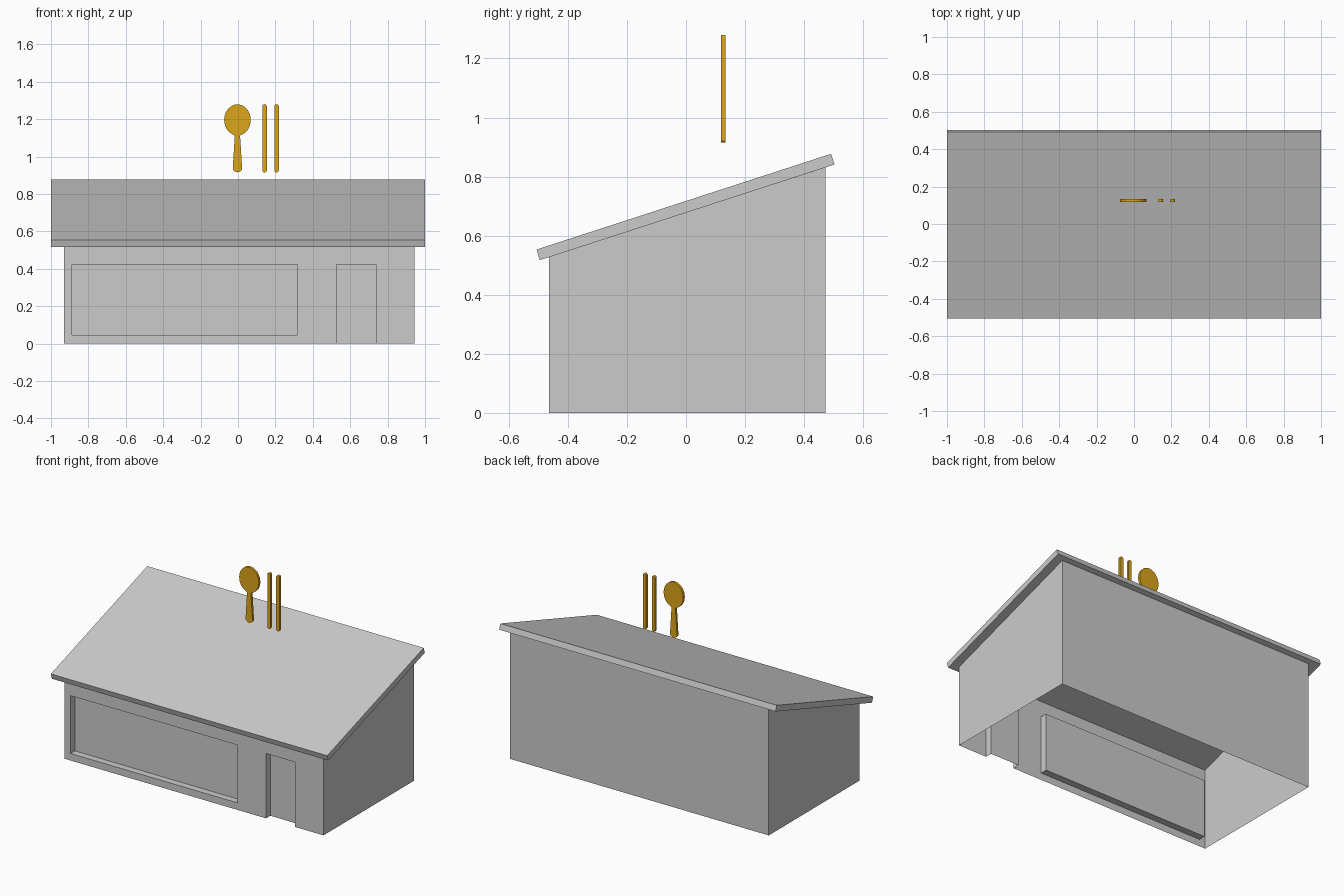
import bpy, bmesh, math
from mathutils import Vector

if "Cube" in bpy.data.objects:
    bpy.data.objects.remove(bpy.data.objects["Cube"])

gold = bpy.data.materials.new("gold")
gold.diffuse_color = (0.72, 0.38, 0.01, 1)
gold.use_nodes = True
gold.node_tree.nodes["Principled BSDF"].inputs["Base Color"].default_value = gold.diffuse_color


def finish(name, bm, mat=None):
    mesh = bpy.data.meshes.new(name)
    bm.to_mesh(mesh)
    bm.free()
    obj = bpy.data.objects.new(name, mesh)
    bpy.context.collection.objects.link(obj)
    if mat:
        mesh.materials.append(mat)
    return obj


def prism(points, offset):
    """Extrude a closed outline along an offset vector."""
    bm = bmesh.new()
    face = bm.faces.new([bm.verts.new(p) for p in points])
    ext = bmesh.ops.extrude_face_region(bm, geom=[face], use_keep_orig=True)
    bmesh.ops.translate(bm, vec=offset,
                        verts=[v for v in ext["geom"] if isinstance(v, bmesh.types.BMVert)])
    bmesh.ops.recalc_face_normals(bm, faces=bm.faces[:])
    return bm


# Walls: thin shell, open below, under the sloping roof
X0, X1, Y0, Y1 = -0.93, 0.943, -0.463, 0.473
bm = prism([(X0, Y0, 0), (X0, Y1, 0), (X0, Y1, 0.831), (X0, Y0, 0.529)], (X1 - X0, 0, 0))
bm.normal_update()
bmesh.ops.delete(bm, geom=[f for f in bm.faces if abs(f.normal.z) > 0.5], context="FACES_ONLY")


# Window and door recesses in the front wall
def front_faces():
    return [f for f in bm.faces if f.normal.y < -0.9 and f.calc_center_median().y < Y0 + 0.001]


openings = [(-0.887, 0.319, 0.046, 0.424), (0.527, 0.737, 0, 0.424)]
cuts = [(v, Vector((1, 0, 0))) for o in openings for v in o[:2]]
cuts += [(v, Vector((0, 0, 1))) for v in (0.046, 0.424)]
for value, axis in cuts:
    faces = front_faces()
    geom = faces + list({e for f in faces for e in f.edges}) + list({v for f in faces for v in f.verts})
    bmesh.ops.bisect_plane(bm, geom=geom, plane_co=axis * value, plane_no=axis)
    bm.normal_update()

for a, b, lo, hi in openings:
    picked = []
    for f in front_faces():
        c = f.calc_center_median()
        if a < c.x < b and lo < c.z < hi:
            picked.append(f)
    ext = bmesh.ops.extrude_face_region(bm, geom=picked)["geom"]
    bmesh.ops.translate(bm, vec=(0, 0.045, 0),
                        verts=[v for v in ext if isinstance(v, bmesh.types.BMVert)])
    bmesh.ops.delete(bm, geom=[f for f in picked if f.is_valid], context="FACES_ONLY")
    bm.normal_update()

# The doorway has no threshold
bmesh.ops.delete(bm, geom=[f for f in bm.faces if all(v.co.z < 0.001 for v in f.verts)],
                 context="FACES")
bmesh.ops.dissolve_limit(bm, angle_limit=0.01, verts=bm.verts[:], edges=bm.edges[:])
finish("walls", bm)

# Roof slab
finish("roof", prism([(-1, -0.506, 0.553), (-1, -0.495, 0.517),
                      (-1, 0.503, 0.841), (-1, 0.491, 0.877)], (2, 0, 0)))

# Rooftop sign: flat spoon and two chopsticks
SIGN_Y, SIGN_T = 0.118, 0.016


def arc(cx, cz, rx, rz, start, end, n):
    return [(cx + rx * math.cos(math.radians(start + (end - start) * i / n)),
             cz + rz * math.sin(math.radians(start + (end - start) * i / n)))
            for i in range(n + 1)]


def sign_part(name, outline):
    bm = prism([(x, SIGN_Y, z) for x, z in outline], (0, SIGN_T, 0))
    finish(name, bm, gold)


spoon = arc(-0.003, 1.196, 0.071, 0.083, -66, 246, 28)
spoon += [(-0.017, 1.112)]
spoon += arc(-0.003, 0.938, 0.025, 0.022, 180, 360, 10)
spoon += [(0.011, 1.112)]
sign_part("spoon", spoon)

for i, x in enumerate((0.142, 0.206)):
    stick = arc(x, 1.27, 0.012, 0.01, 0, 180, 6) + arc(x, 0.925, 0.012, 0.01, 180, 360, 6)
    sign_part(f"chopstick_{i + 1}", stick)
